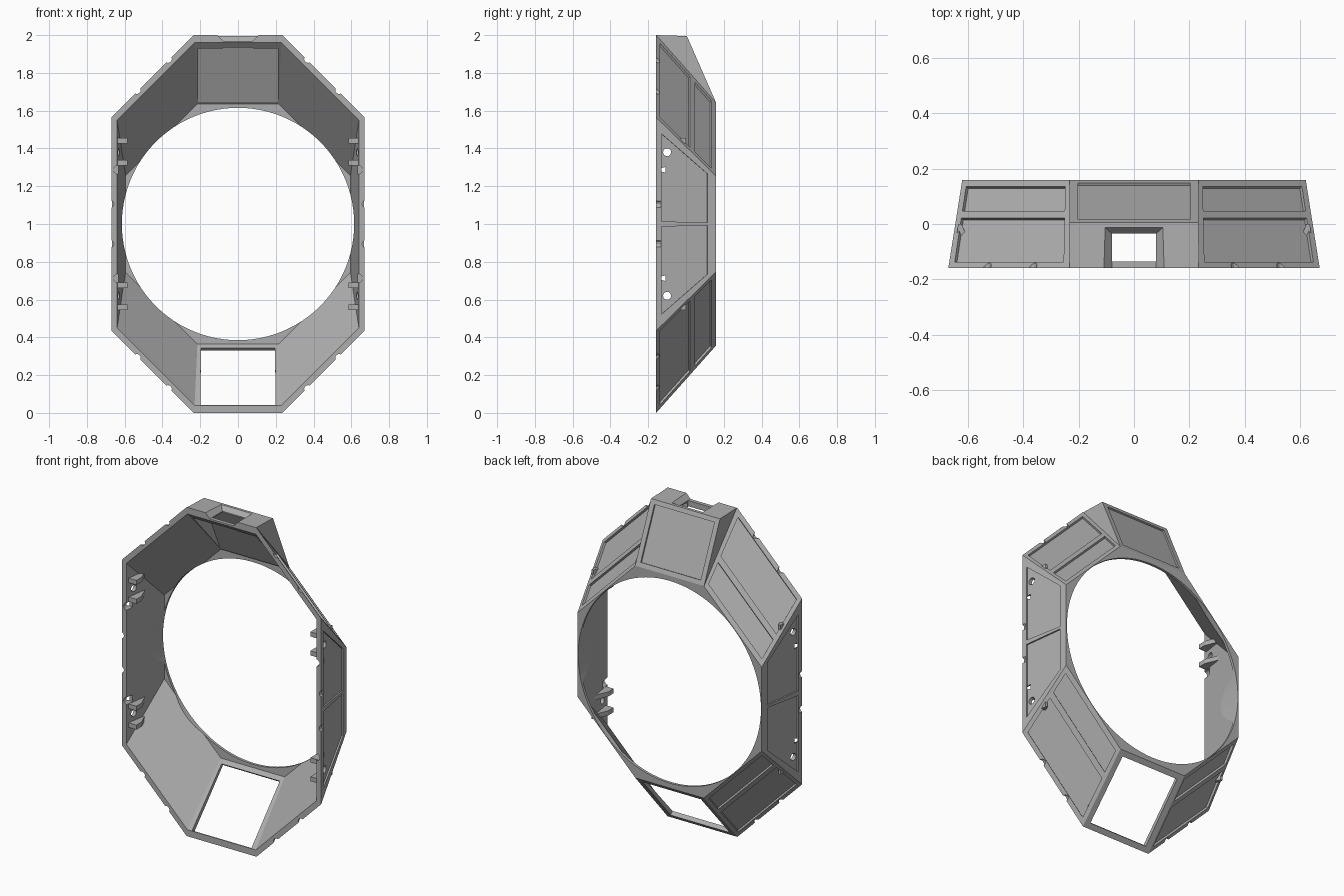
import bpy, bmesh, math
from mathutils import Vector

cube = bpy.data.objects.get("Cube")
if cube:
    bpy.data.objects.remove(cube, do_unlink=True)

grey = bpy.data.materials.new("matte grey")
grey.use_nodes = True
colour = (0.42, 0.42, 0.42, 1)
grey.diffuse_color = colour
grey.node_tree.nodes["Principled BSDF"].inputs["Base Color"].default_value = colour

FRONT, BACK, MID = -0.158, 0.158, 1.0


def loft(name, start, end):
    """Solid between two matching loops of points."""
    bm = bmesh.new()
    a = [bm.verts.new(p) for p in start]
    b = [bm.verts.new(p) for p in end]
    n = len(a)
    bm.faces.new(a)
    bm.faces.new(b)
    for i in range(n):
        j = (i + 1) % n
        bm.faces.new((a[i], a[j], b[j], b[i]))
    bmesh.ops.recalc_face_normals(bm, faces=bm.faces)
    mesh = bpy.data.meshes.new(name)
    bm.to_mesh(mesh)
    bm.free()
    mesh.materials.append(grey)
    obj = bpy.data.objects.new(name, mesh)
    bpy.context.collection.objects.link(obj)
    return obj


def box(name, lo, hi):
    ring = [(lo[0], lo[1]), (hi[0], lo[1]), (hi[0], hi[1]), (lo[0], hi[1])]
    return loft(name, [(x, y, lo[2]) for x, y in ring], [(x, y, hi[2]) for x, y in ring])


def rod(name, centre, axis, radius, half, sides=20):
    """Round bar along x or y."""
    c = Vector(centre)
    d = Vector((1, 0, 0)) if axis == "x" else Vector((0, 1, 0))
    e = Vector((0, 1, 0)) if axis == "x" else Vector((1, 0, 0))
    up = Vector((0, 0, 1))
    turns = [2 * math.pi * i / sides for i in range(sides)]
    ring = [c + radius * (math.cos(t) * e + math.sin(t) * up) for t in turns]
    return loft(name, [p - half * d for p in ring], [p + half * d for p in ring])


def combine(target, other, operation):
    mod = target.modifiers.new("combine", "BOOLEAN")
    mod.object, mod.operation, mod.solver = other, operation, "EXACT"
    bpy.context.view_layer.objects.active = target
    bpy.ops.object.modifier_apply(modifier=mod.name)
    bpy.data.objects.remove(other, do_unlink=True)


def cut(other):
    combine(frame, other, "DIFFERENCE")


def octagon(p, q, y):
    """Eight-sided loop from its upper corner p and side corner q."""
    quarter = [p, q]
    right = quarter + [(x, -z) for x, z in reversed(quarter)]
    loop = right + [(-x, z) for x, z in reversed(right)]
    return [Vector((x, y, MID + z)) for x, z in loop]


def recess(quad, us, vs, depth):
    """Sunk panel in a quad given as front start, front end, back end, back start."""
    a, b, c, d = quad
    normal = (b - a).cross(d - a).normalized()
    if normal.dot((a + c) / 2 - Vector((0, 0, MID))) < 0:
        normal = -normal

    def at(u, v):
        return a.lerp(b, u).lerp(d.lerp(c, u), v)
    pts = [at(us[0], vs[0]), at(us[1], vs[0]), at(us[1], vs[1]), at(us[0], vs[1])]
    cut(loft("recess", [p - normal * depth for p in pts], [p + normal * 0.03 for p in pts]))


def across(name, half, profile):
    """Solid with a y-z profile, spanning the middle."""
    return loft(name, [(-half, y, z) for y, z in profile], [(half, y, z) for y, z in profile])


# Tapered octagonal body with the raised block on top
outer_front = octagon((0.235, 1.0), (0.67, 0.565), FRONT)
outer_back = octagon((0.23, 0.645), (0.62, 0.255), BACK)
frame = loft("octagonal_frame", outer_front, outer_back)
combine(frame, across("top_block", 0.232, [
    (FRONT, 2.0), (0.005, 1.995), (BACK, 1.645), (BACK, 1.6), (FRONT, 1.9)]), "UNION")

# Hollow inside, leaving a thin back plate
inner_front = octagon((0.23, 0.96), (0.64, 0.55), FRONT)
inner_back = octagon((0.215, 0.635), (0.595, 0.255), 0.142)
ahead = [f.lerp(b, -0.1) for f, b in zip(inner_front, inner_back)]
cut(loft("cavity", ahead, inner_back))
cut(across("block_cavity", 0.212, [
    (-0.13, 1.962), (-0.012, 1.962), (0.136, 1.637), (0.1, 1.6), (-0.13, 1.85)]))

# Large round opening
cut(rod("round_opening", (0, 0, MID), "y", 0.615, 0.4, 96))

# Chamfered notch and slot in the block
low = [(-0.08, -0.2), (0.08, -0.2), (0.08, -0.035), (-0.08, -0.035)]
high = [(-0.118, -0.2), (0.118, -0.2), (0.118, 0.0), (-0.118, 0.0)]
cut(loft("notch", [(x, y, 1.97) for x, y in low], [(x, y, 2.01) for x, y in high]))
cut(box("slot", (-0.08, -0.135, 1.9), (0.08, -0.035, 1.98)))

# Sunk panels on slanted and side walls
for i in range(8):
    j = (i + 1) % 8
    quad = [outer_front[i], outer_front[j], outer_back[j], outer_back[i]]
    if i in (0, 2, 4, 6):
        for rows in ((0.065, 0.57), (0.65, 0.93)):
            recess(quad, (0.045, 0.955), rows, 0.013)
    elif i in (1, 5):
        for half in ((0.055, 0.487), (0.513, 0.945)):
            recess(quad, half, (0.09, 0.86), 0.009)
    elif i == 3:
        # Open window in the bottom wall
        recess(quad, (0.075, 0.925), (0.07, 0.93), 0.06)

# Sunk panel on the sloping back of the block
recess([Vector(p) for p in ((-0.232, 0.005, 1.995), (0.232, 0.005, 1.995),
                            (0.232, BACK, 1.645), (-0.232, BACK, 1.645))],
       (0.065, 0.935), (0.07, 0.93), 0.01)

# Screw holes, edge bites and rail brackets, mirrored both ways
bracket_plan = [(0.65, -0.14), (0.585, -0.14), (0.585, -0.09), (0.622, 0.0), (0.635, 0.0)]
for sx in (-1, 1):
    for sz in (-1, 1):
        cut(rod("screw_hole", (sx * 0.63, -0.1, MID + sz * 0.38), "x", 0.021, 0.08))
        for x, z in ((0.677, 0.105), (0.37, 0.873), (0.535, 0.708)):
            cut(rod("edge_bite", (sx * x, FRONT, MID + sz * z), "y", 0.02, 0.022, 12))
        cut(rod("inner_bite", (sx * 0.637, FRONT, MID + sz * 0.287), "y", 0.022, 0.05, 16))
        for z in (0.325, 0.44):
            zc = MID + sz * z
            loft("rail_bracket", [(sx * x, y, zc - 0.014) for x, y in bracket_plan],
                 [(sx * x, y, zc + 0.014) for x, y in bracket_plan])
